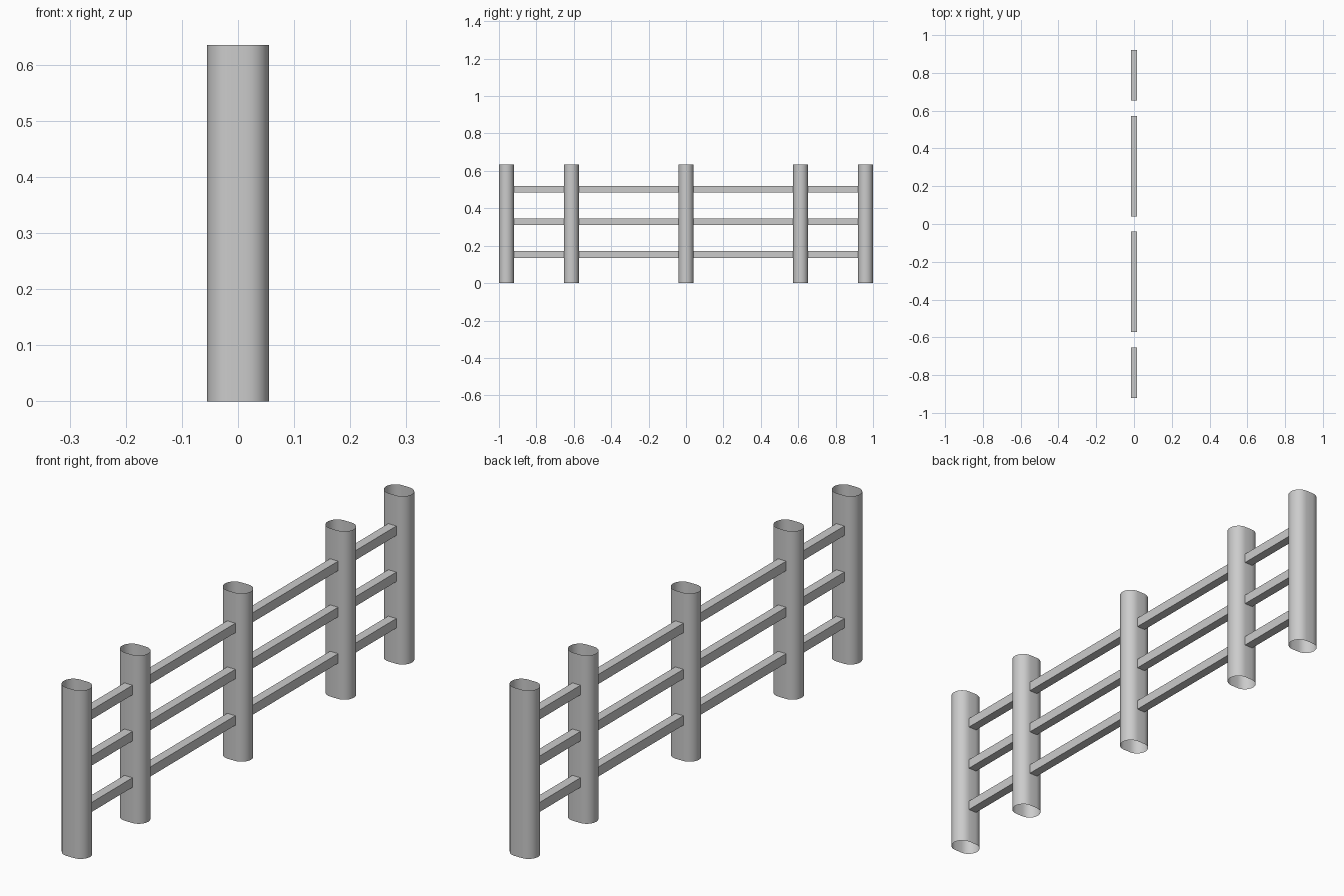
import bpy, math

if "Cube" in bpy.data.objects:
    bpy.data.objects.remove(bpy.data.objects["Cube"])

POST_H, R, FLAT = 0.635, 0.04, 0.015
POST_Y = [-0.96, -0.613, 0.0, 0.613, 0.96]
RAIL_Z = [0.153, 0.328, 0.502]
RAIL_HX, RAIL_HZ = 0.017, 0.018


def tube(name, ring_a, ring_b):
    # open-ended skin between two matching loops
    n = len(ring_a)
    faces = [(i, (i + 1) % n, n + (i + 1) % n, n + i) for i in range(n)]
    mesh = bpy.data.meshes.new(name)
    mesh.from_pydata(ring_a + ring_b, [], faces)
    obj = bpy.data.objects.new(name, mesh)
    bpy.context.collection.objects.link(obj)
    return obj


# Stadium cross-section of a post: two half circles joined by flats
SEG = 12
profile = []
for side in (1, -1):
    for i in range(SEG + 1):
        a = -math.pi / 2 + math.pi * i / SEG
        profile.append((side * (FLAT + R * math.cos(a)), side * R * math.sin(a)))

# Hollow posts
for k, py in enumerate(POST_Y):
    rings = [[(x, py + y, z) for x, y in profile] for z in (0, POST_H)]
    post = tube(f"post_{k + 1}", *rings)
    post.data.shade_smooth()

# Square rails running between neighbouring posts
corners = [(-RAIL_HX, -RAIL_HZ), (-RAIL_HX, RAIL_HZ), (RAIL_HX, RAIL_HZ), (RAIL_HX, -RAIL_HZ)]
for k in range(len(POST_Y) - 1):
    ends = (POST_Y[k] + R, POST_Y[k + 1] - R)
    for j, rz in enumerate(RAIL_Z):
        rings = [[(x, y, rz + z) for x, z in corners] for y in ends]
        tube(f"rail_{k + 1}_{j + 1}", *rings)
